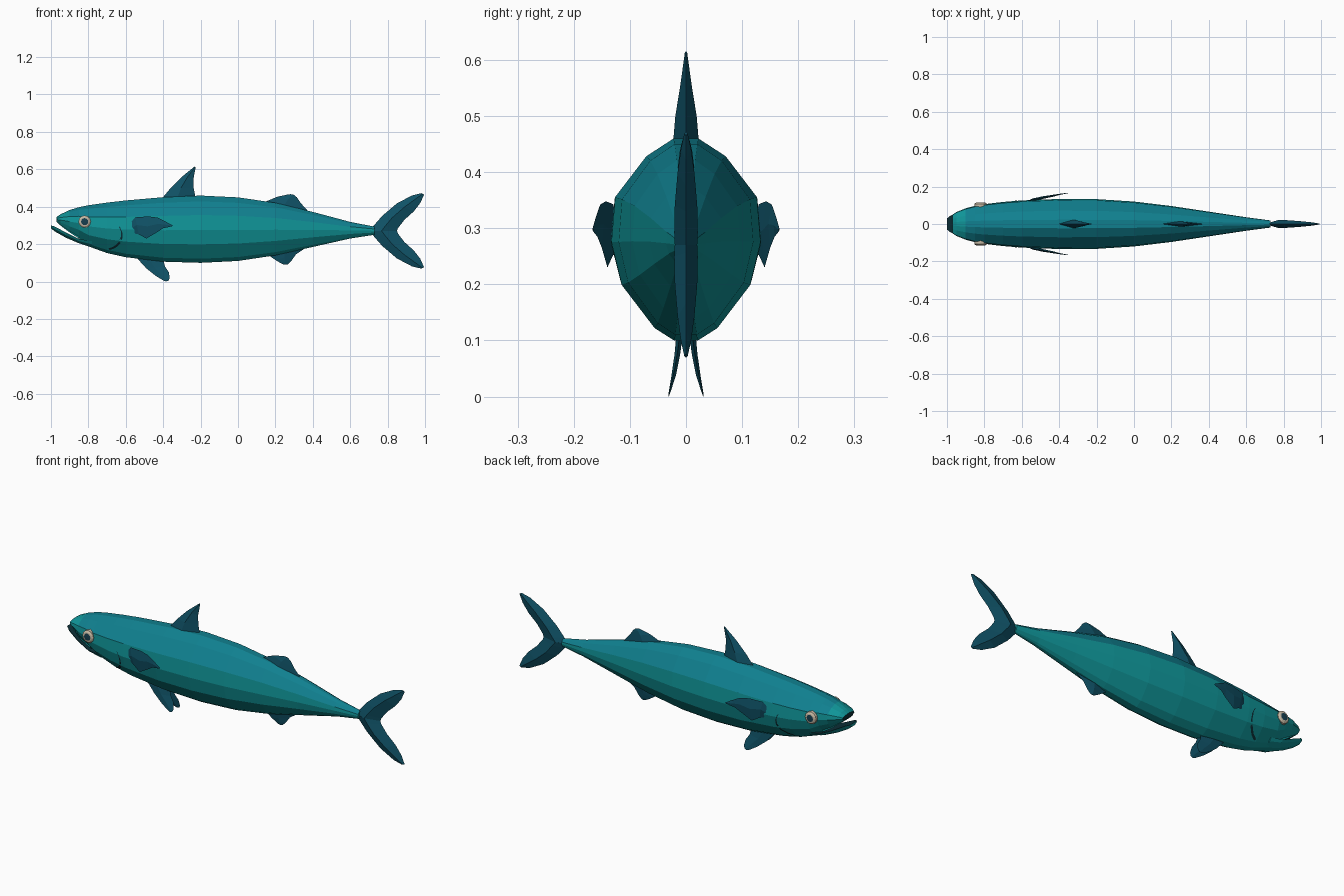
import bpy, bmesh, math
from mathutils import Vector
from mathutils.bvhtree import BVHTree


def material(name, rgb):
    m = bpy.data.materials.new(name)
    m.diffuse_color = (*rgb, 1)
    return m


SIDE = material("side teal", (0.005, 0.30, 0.315))
BACK = material("back blue teal", (0.005, 0.215, 0.275))
FIN = material("fin dark blue", (0.005, 0.085, 0.135))
EYE = material("eye cream", (0.58, 0.50, 0.38))
PUPIL = material("pupil", (0.008, 0.05, 0.08))
DARK = material("mouth dark", (0.004, 0.03, 0.04))


def finish(name, bm, mats):
    bmesh.ops.recalc_face_normals(bm, faces=bm.faces)
    me = bpy.data.meshes.new(name)
    bm.to_mesh(me)
    ob = bpy.data.objects.new(name, me)
    bpy.context.collection.objects.link(ob)
    for m in mats:
        me.materials.append(m)
    return ob


def loft(rings, pick=lambda i, j: 0, cap=0):
    """Skin closed rings; pick(ring, side) gives the material slot."""
    bm = bmesh.new()
    vs = [[bm.verts.new(p) for p in r] for r in rings]
    n = len(vs[0])
    for i in range(len(vs) - 1):
        for j in range(n):
            k = (j + 1) % n
            f = bm.faces.new((vs[i][j], vs[i][k], vs[i + 1][k], vs[i + 1][j]))
            f.material_index = pick(i, j)
    bm.faces.new(vs[0]).material_index = cap
    bm.faces.new(vs[-1])
    return bm


# Body: half section (width, height fraction) swept along x
HALF = [(0.17, 0.985), (0.53, 0.9), (0.95, 0.7), (1, 0.48),
        (0.86, 0.27), (0.42, 0.06), (0.16, 0)]
# x, bottom, top, half width, minimum width of the low points
STATIONS = [
    (-0.97, 0.318, 0.345, 0.050, 0.7), (-0.95, 0.300, 0.360, 0.064, 0.7),
    (-0.90, 0.262, 0.384, 0.084, 0.65), (-0.85, 0.230, 0.400, 0.097, 0.5),
    (-0.80, 0.188, 0.411, 0.106, 0.2), (-0.70, 0.152, 0.426, 0.118, 0),
    (-0.60, 0.130, 0.438, 0.126, 0), (-0.40, 0.106, 0.456, 0.134, 0),
    (-0.20, 0.100, 0.465, 0.133, 0), (0.00, 0.110, 0.455, 0.120, 0),
    (0.20, 0.140, 0.425, 0.096, 0), (0.40, 0.185, 0.375, 0.066, 0),
    (0.60, 0.230, 0.320, 0.036, 0), (0.73, 0.250, 0.294, 0.019, 0)]


def body_ring(x, lo, hi, w, k):
    right = [(x, -w * (max(u, k) if v < 0.3 else u), lo + (hi - lo) * v) for u, v in HALF]
    return right + [(a, -b, c) for a, b, c in reversed(right)]


def body_slot(i, j):
    back = j in (0, 1, 11, 12, 13)
    return 1 if back and i > 1 else 0


bm = loft([body_ring(*s) for s in STATIONS], body_slot, cap=2)
bmesh.ops.recalc_face_normals(bm, faces=bm.faces)
# dark roof of the mouth
for f in bm.faces:
    c = f.calc_center_median()
    if c.x < -0.84 and f.normal.z < -0.6 and abs(c.y) < 0.02:
        f.material_index = 2
surface = BVHTree.FromBMesh(bm)
finish("body", bm, [SIDE, BACK, DARK])


def skin_y(x, z):
    """Depth of the body's front flank at x, z."""
    hit = surface.ray_cast(Vector((x, -1, z)), Vector((0, 1, 0)))[0]
    return hit.y if hit else -0.1


# Lower jaw: x, bottom, top, half width
JAW = [(-1.0, 0.284, 0.300, 0.030), (-0.98, 0.268, 0.294, 0.046),
       (-0.92, 0.234, 0.262, 0.062), (-0.85, 0.204, 0.228, 0.070),
       (-0.78, 0.182, 0.215, 0.066)]
jaw = [[(x, -w, hi), (x, -w * 0.85, (lo + hi) / 2), (x, -w * 0.3, lo),
        (x, w * 0.3, lo), (x, w * 0.85, (lo + hi) / 2), (x, w, hi)]
       for x, lo, hi, w in JAW]
finish("lower_jaw", loft(jaw, lambda i, j: 1 if j == 5 else 0), [SIDE, DARK])


def fin(name, rows, side=1):
    """Diamond-section fin; row = lead x, z, trail x, z, thickness, lead y, trail y."""
    rings = []
    for xl, zl, xt, zt, t, yl, yt in rows:
        xm, zm, ym = xl * .55 + xt * .45, zl * .55 + zt * .45, yl * .55 + yt * .45
        rings.append([(xl, side * yl, zl), (xm, side * (ym + t), zm),
                      (xt, side * yt, zt), (xm, side * (ym - t), zm)])
    finish(name, loft(rings), [FIN])


def flat(rows):
    return [r + (0, 0) for r in rows]


# Fins on the centre line
fin("front_dorsal_fin", flat([
    (-0.41, 0.44, -0.225, 0.44, 0.024), (-0.36, 0.50, -0.237, 0.50, 0.019),
    (-0.30, 0.56, -0.238, 0.55, 0.010), (-0.232, 0.615, -0.226, 0.612, 0.002)]))
fin("rear_dorsal_fin", flat([
    (0.13, 0.42, 0.38, 0.37, 0.016), (0.21, 0.453, 0.335, 0.42, 0.011),
    (0.26, 0.464, 0.315, 0.45, 0.006), (0.28, 0.467, 0.30, 0.463, 0.002)]))
fin("anal_fin", flat([
    (0.15, 0.15, 0.37, 0.185, 0.014), (0.20, 0.115, 0.31, 0.145, 0.010),
    (0.225, 0.10, 0.285, 0.11, 0.006), (0.245, 0.090, 0.265, 0.091, 0.002)]))

# Tail: upper lobe mirrored about the root height
LOBE = [(0.70, 0.271, 0.85, 0.270, 0.020), (0.725, 0.298, 0.855, 0.285, 0.021),
        (0.77, 0.350, 0.89, 0.330, 0.020), (0.85, 0.418, 0.94, 0.375, 0.015),
        (0.93, 0.460, 0.975, 0.420, 0.009), (0.98, 0.472, 0.995, 0.465, 0.003)]
fin("tail_upper_lobe", flat(LOBE))
fin("tail_lower_lobe", flat([
    (a, 0.541 - b, c, 0.541 - d, t) for a, b, c, d, t in LOBE]))

# Paired fins, eyes and gill lines
for side, tag in ((-1, "right"), (1, "left")):
    fin("pectoral_fin_" + tag, [
        (-0.59, 0.295, -0.57, 0.26, 0.004, 0.115, 0.115),
        (-0.55, 0.343, -0.53, 0.252, 0.007, 0.130, 0.130),
        (-0.48, 0.348, -0.49, 0.230, 0.007, 0.143, 0.140),
        (-0.43, 0.342, -0.43, 0.265, 0.005, 0.153, 0.150),
        (-0.39, 0.322, -0.40, 0.285, 0.003, 0.160, 0.158),
        (-0.350, 0.300, -0.352, 0.295, 0.001, 0.166, 0.166)], side)
    fin("pelvic_fin_" + tag, [
        (-0.54, 0.125, -0.40, 0.120, 0.006, 0.010, 0.010),
        (-0.49, 0.070, -0.39, 0.080, 0.005, 0.016, 0.015),
        (-0.44, 0.030, -0.37, 0.050, 0.004, 0.023, 0.020),
        (-0.40, 0.006, -0.365, 0.020, 0.002, 0.029, 0.027),
        (-0.385, 0.0, -0.37, 0.006, 0.001, 0.031, 0.030)], side)

    # Eye: shallow dome with the pupil as its inner rings
    ex, ez = -0.82, 0.32
    y0 = -skin_y(ex, ez)
    dome = [(0.033, -0.012), (0.033, 0.008), (0.025, 0.014), (0.019, 0.015), (0.008, 0.016)]
    rings = [[(ex + r * math.cos(a), side * (y0 + d), ez + r * math.sin(a))
              for a in [2 * math.pi * k / 12 for k in range(12)]] for r, d in dome]
    bm = loft(rings, lambda i, j: 1 if i == 3 else 0)
    bm.faces.ensure_lookup_table()
    bm.faces[-1].material_index = 1
    finish("eye_" + tag, bm, [EYE, PUPIL])

    # Gill line: narrow raised strip following the flank
    bm = bmesh.new()
    prev = None
    for x, z in [(-0.635, 0.295), (-0.622, 0.265), (-0.622, 0.235),
                 (-0.635, 0.205), (-0.66, 0.183), (-0.69, 0.172)]:
        t = 0.004
        pair = [bm.verts.new((x + s * t, side * (0.003 - skin_y(x + s * t, z - s * t)), z - s * t))
                for s in (-1, 1)]
        if prev:
            bm.faces.new((prev[0], prev[1], pair[1], pair[0]))
        prev = pair
    finish("gill_line_" + tag, bm, [DARK])
